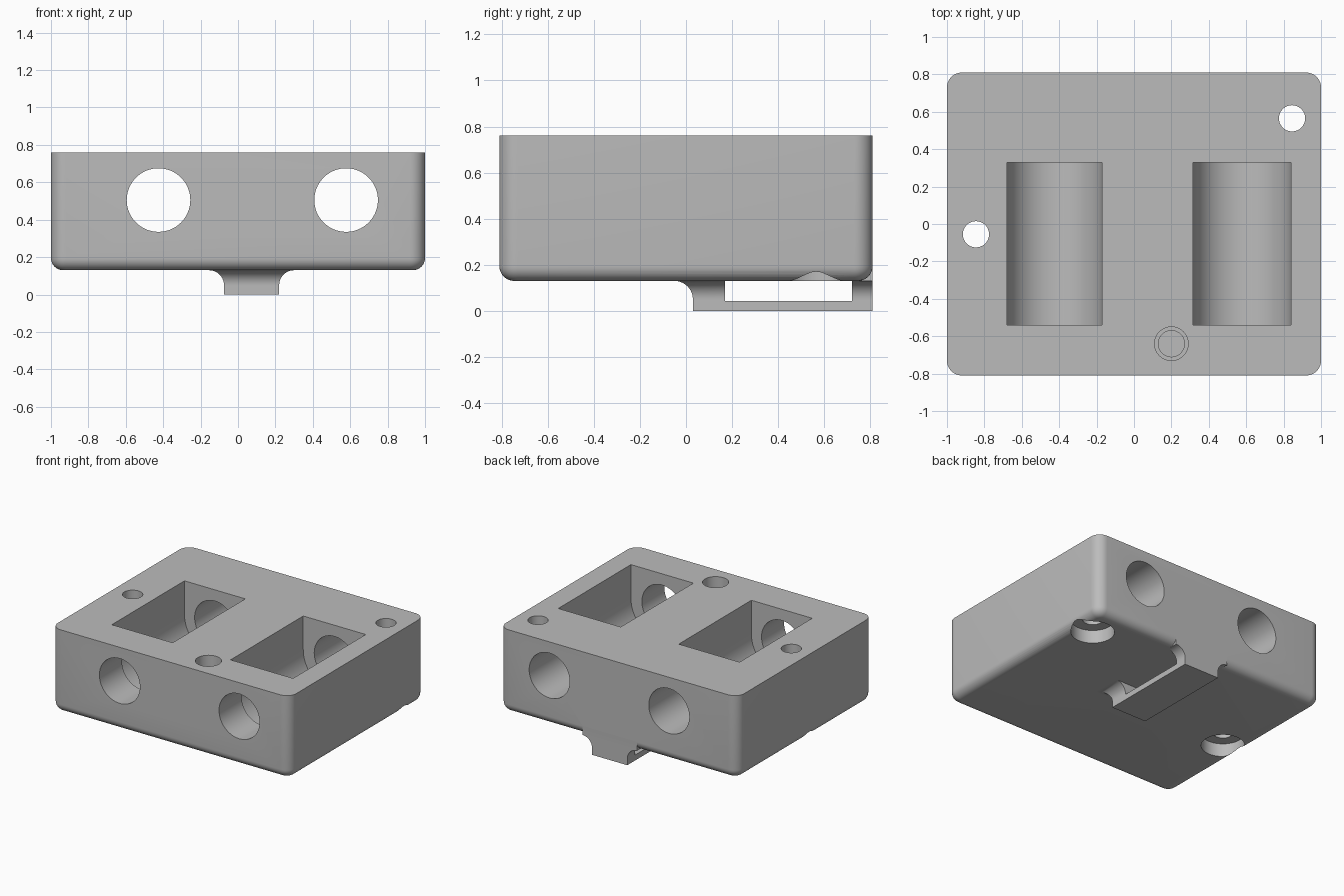
import bpy, bmesh, math

cube = bpy.data.objects.get("Cube")
if cube:
    bpy.data.objects.remove(cube, do_unlink=True)

grey = bpy.data.materials.new("plain grey")
grey.use_nodes = True
colour = (0.5, 0.5, 0.5, 1)
grey.diffuse_color = colour
grey.node_tree.nodes["Principled BSDF"].inputs["Base Color"].default_value = colour

BASE, TOP, BACK = 0.13, 0.76, 0.81


def finish(name, bm):
    bmesh.ops.recalc_face_normals(bm, faces=bm.faces)
    mesh = bpy.data.meshes.new(name)
    bm.to_mesh(mesh)
    bm.free()
    mesh.materials.append(grey)
    obj = bpy.data.objects.new(name, mesh)
    bpy.context.collection.objects.link(obj)
    return obj


def loft(name, rings):
    """Skin a stack of equal-length point rings and cap both ends."""
    bm = bmesh.new()
    loops = [[bm.verts.new(p) for p in ring] for ring in rings]
    for a, b in zip(loops, loops[1:]):
        for i in range(len(a)):
            j = (i + 1) % len(a)
            bm.faces.new((a[i], a[j], b[j], b[i]))
    bm.faces.new(loops[0])
    bm.faces.new(loops[-1])
    return finish(name, bm)


def rect(x0, x1, y0, y1, z):
    return [(x0, y0, z), (x1, y0, z), (x1, y1, z), (x0, y1, z)]


def circle(r, n=64):
    return [(r * math.cos(math.tau * i / n), r * math.sin(math.tau * i / n)) for i in range(n)]


def upright_cylinder(name, x, y, r, z0, z1):
    return loft(name, [[(x + u, y + v, z) for u, v in circle(r)] for z in (z0, z1)])


def combine(obj, other, operation):
    mod = obj.modifiers.new(other.name, 'BOOLEAN')
    mod.operation, mod.solver, mod.object = operation, 'EXACT', other
    bpy.context.view_layer.objects.active = obj
    bpy.ops.object.modifier_apply(modifier=mod.name)
    bpy.data.objects.remove(other, do_unlink=True)


# Block with rounded upright corners and a rounded lower rim
bm = bmesh.new()
bmesh.ops.create_cube(bm, size=1)
for v in bm.verts:
    v.co = (v.co.x * 2, v.co.y * 2 * BACK, TOP if v.co.z > 0 else BASE)
upright = [e for e in bm.edges if abs(e.verts[0].co.z - e.verts[1].co.z) > 0.1]
bmesh.ops.bevel(bm, geom=upright, offset=0.08, segments=10, profile=0.5, affect='EDGES')
rim = [e for e in bm.edges if all(abs(v.co.z - BASE) < 1e-4 for v in e.verts)]
bmesh.ops.bevel(bm, geom=rim, offset=0.065, segments=8, profile=0.5, affect='EDGES')
body = finish("housing_block", bm)

# Strap legs flaring into the underside
X0, X1, FLARE = -0.075, 0.22, 0.08


def flared_leg(name, y0, y1, front_flare):
    rings = [rect(X0, X1, y0, y1, 0)]
    for i in range(11):
        a = math.radians(9 * i)
        d = FLARE * (1 - math.cos(a))
        z = BASE - FLARE + FLARE * math.sin(a)
        rings.append(rect(X0 - d, X1 + d, y0 - d * front_flare, y1, z))
    d = FLARE
    rings.append(rect(X0 - d, X1 + d, y0 - d * front_flare, y1, BASE + 0.07))
    return loft(name, rings)


combine(body, flared_leg("front_leg", 0.03, 0.17, 1), 'UNION')
combine(body, flared_leg("back_leg", 0.72, BACK, 0), 'UNION')
strap = loft("strap", [rect(X0, X1, 0.03, BACK, z) for z in (0, 0.042)])
combine(body, strap, 'UNION')

# Round-bottomed pockets, each with a bore from front to back
AXIS = 0.505
for x, r in ((-0.425, 0.255), (0.578, 0.262)):
    arc = [math.pi * (1 + i / 32) for i in range(33)]
    profile = [(x + r * math.cos(a), AXIS + r * math.sin(a)) for a in arc]
    profile += [(x + r, 1), (x - r, 1)]
    pocket = loft("pocket", [[(u, y, w) for u, w in profile] for y in (-0.54, 0.33)])
    combine(body, pocket, 'DIFFERENCE')
    bore = loft("bore", [[(x + u, y, AXIS + w) for u, w in circle(0.17)] for y in (-1, 1)])
    combine(body, bore, 'DIFFERENCE')

# Screw holes with counterbores underneath
for x, y in ((0.845, 0.565), (-0.845, -0.055)):
    combine(body, upright_cylinder("screw_hole", x, y, 0.07, 0, 1), 'DIFFERENCE')
    combine(body, upright_cylinder("counterbore", x, y, 0.15, 0, BASE + 0.1), 'DIFFERENCE')

# Stepped blind hole in the top
for r, floor in ((0.09, 0.46), (0.07, 0.3)):
    combine(body, upright_cylinder("blind_hole", 0.2, -0.64, r, floor, 1), 'DIFFERENCE')

bpy.ops.object.select_all(action='DESELECT')
body.select_set(True)
bpy.context.view_layer.objects.active = body
bpy.ops.object.shade_smooth_by_angle(angle=math.radians(30))
